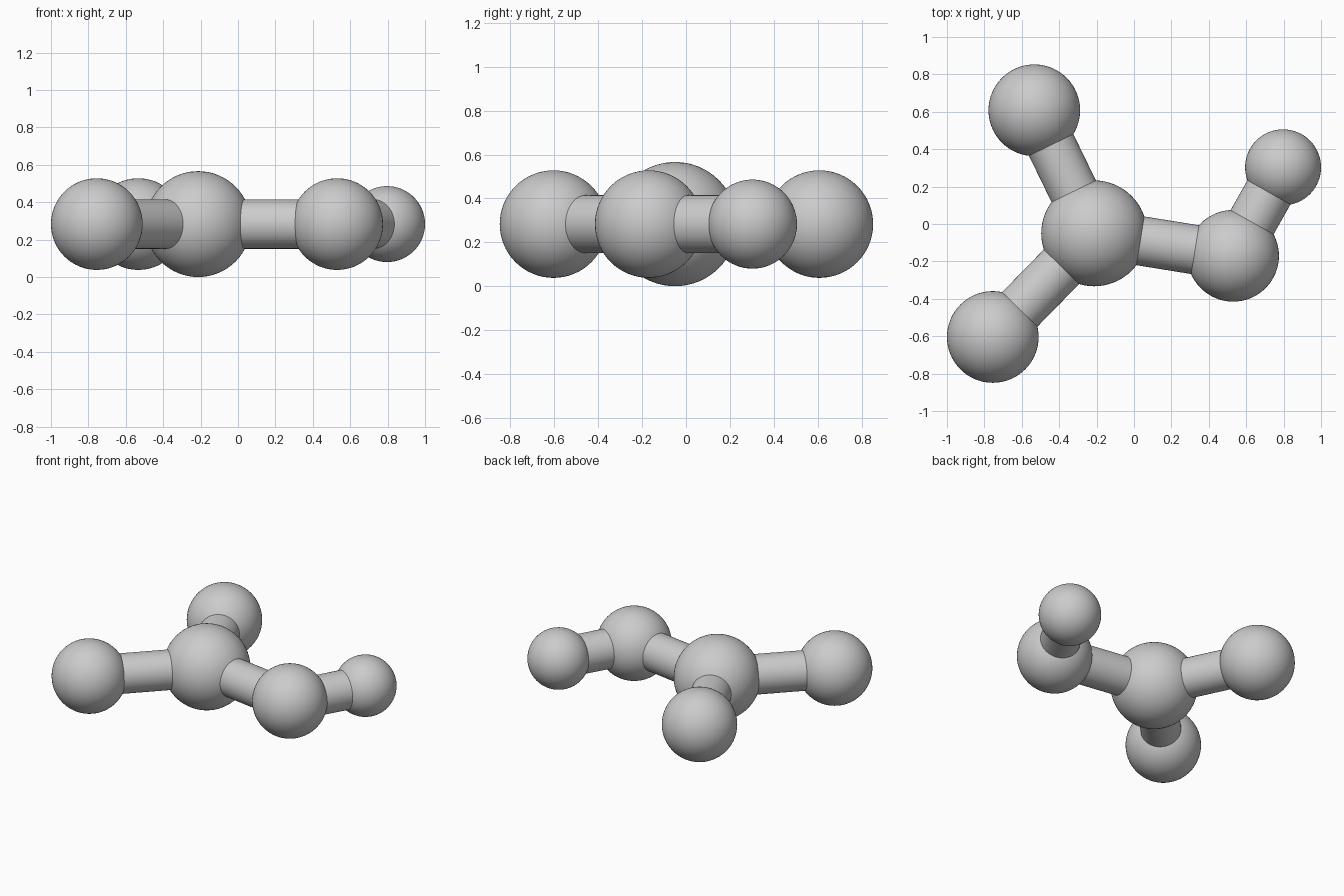
import bpy
from mathutils import Vector

cube = bpy.data.objects.get("Cube")
if cube:
    bpy.data.objects.remove(cube, do_unlink=True)

# Single matte grey
grey = bpy.data.materials.new("grey")
grey.use_nodes = True
colour = (0.6, 0.6, 0.6, 1)
grey.diffuse_color = colour
grey.node_tree.nodes["Principled BSDF"].inputs["Base Color"].default_value = colour

MID_Z = 0.283
ROD_RADIUS = 0.132

# Balls: centre x, centre y, radius
balls = {
    "centre_ball": (-0.213, -0.05, 0.283),
    "back_ball": (-0.533, 0.608, 0.245),
    "front_ball": (-0.755, -0.604, 0.245),
    "side_ball": (0.53, -0.17, 0.245),
    "small_ball": (0.797, 0.303, 0.203),
}

# Rods: the two balls each one joins
rods = {
    "back_rod": ("centre_ball", "back_ball"),
    "front_rod": ("centre_ball", "front_ball"),
    "side_rod": ("centre_ball", "side_ball"),
    "small_rod": ("side_ball", "small_ball"),
}


def finish(name):
    obj = bpy.context.object
    obj.name = name
    obj.data.materials.append(grey)
    bpy.ops.object.shade_smooth_by_angle()


def centre(name):
    x, y, _ = balls[name]
    return Vector((x, y, MID_Z))


for name, (x, y, radius) in balls.items():
    bpy.ops.mesh.primitive_uv_sphere_add(
        segments=64, ring_count=32, radius=radius, location=(x, y, MID_Z))
    finish(name)

# Rods run between ball centres, ends hidden inside the balls
for name, (first, second) in rods.items():
    a, b = centre(first), centre(second)
    bpy.ops.mesh.primitive_cylinder_add(
        vertices=48, radius=ROD_RADIUS, depth=(b - a).length, location=(a + b) / 2,
        rotation=(b - a).to_track_quat("Z", "Y").to_euler())
    finish(name)
